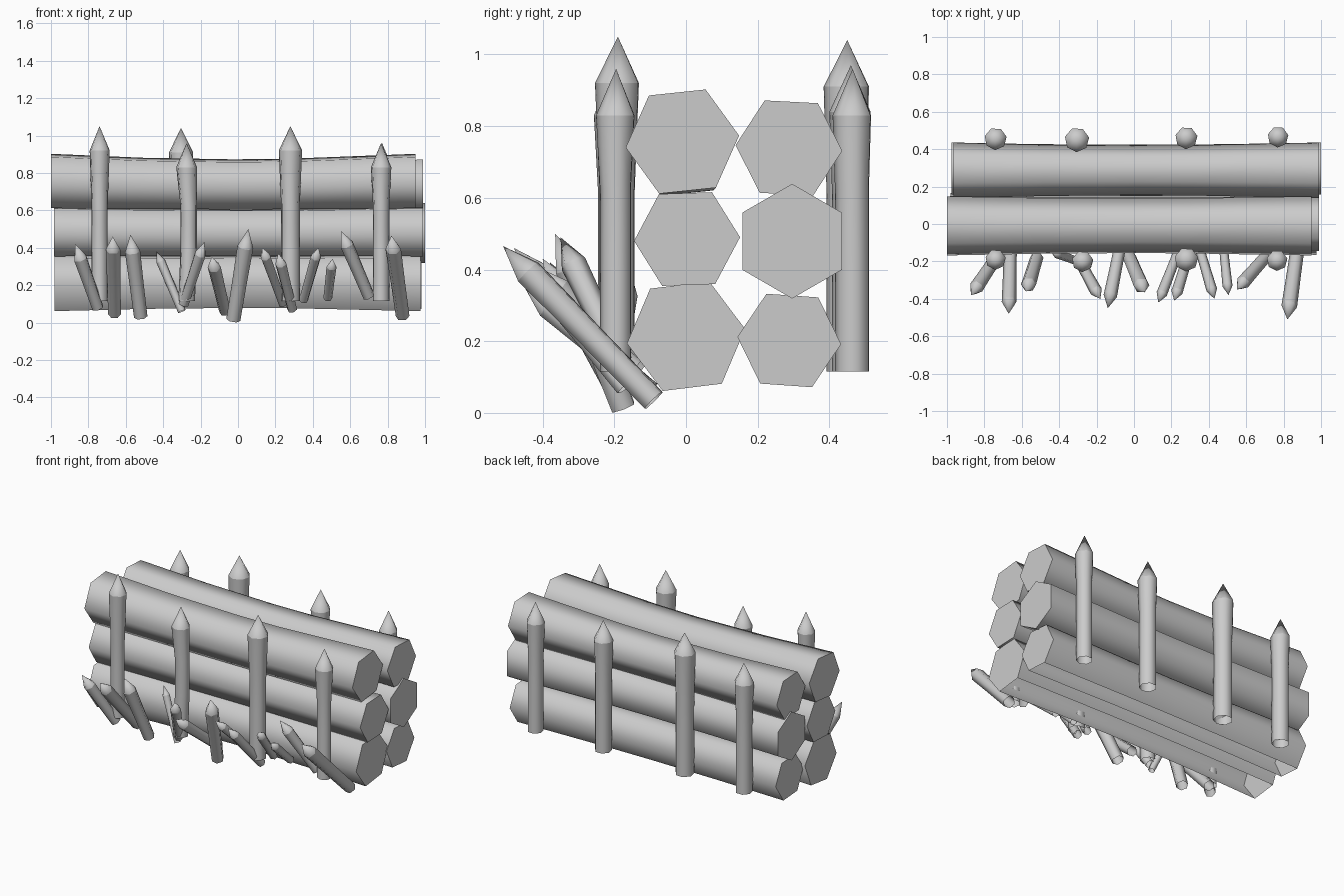
import bpy, bmesh, math
from mathutils import Vector

cube = bpy.data.objects.get("Cube")
if cube:
    bpy.data.objects.remove(cube)

wood = bpy.data.materials.new("plain_grey_wood")
wood.use_nodes = True
GREY = (0.6, 0.6, 0.6, 1)
wood.diffuse_color = GREY
wood.node_tree.nodes["Principled BSDF"].inputs["Base Color"].default_value = GREY


def loft(name, path, radii, sides, turn=0, tip=None, open_below=False):
    """Skin rings along a path: a log with flat ends, or an open-based stake with a tip."""
    path = [Vector(p) for p in path]
    axis = (path[-1] - path[0]).normalized()
    side = axis.cross(Vector((0, 0, 1)))
    if side.length < 0.4:
        side = axis.cross(Vector((0, 1, 0)))
    side.normalize()
    up = side.cross(axis)
    bm = bmesh.new()
    rings = []
    for p, r in zip(path, radii):
        angles = [math.radians(turn) + math.tau * i / sides for i in range(sides)]
        rings.append([bm.verts.new(p + r * (math.cos(a) * side + math.sin(a) * up))
                      for a in angles])
    smooth = []
    for a, b in zip(rings, rings[1:]):
        for i in range(sides):
            j = (i + 1) % sides
            smooth.append(bm.faces.new((a[i], a[j], b[j], b[i])))
    if tip:
        apex = bm.verts.new(tip)
        for i in range(sides):
            smooth.append(bm.faces.new((rings[-1][i], rings[-1][(i + 1) % sides], apex)))
    else:
        bm.faces.new(rings[0])
        bm.faces.new(rings[-1])
    for f in smooth:
        f.smooth = True
    # keep the cut ends and the shoulders of the points crisp
    for ring in (rings[0], rings[-1]):
        for i in range(sides):
            bm.edges.get((ring[i], ring[(i + 1) % sides])).smooth = False
    bmesh.ops.recalc_face_normals(bm, faces=bm.faces)
    # logs lying on the ground have no underside
    if open_below:
        under = [f for f in bm.faces if f.normal.z < -0.9]
        bmesh.ops.delete(bm, geom=under, context="FACES")
    mesh = bpy.data.meshes.new(name)
    bm.to_mesh(mesh)
    bm.free()
    mesh.materials.append(wood)
    obj = bpy.data.objects.new(name, mesh)
    bpy.context.collection.objects.link(obj)


# Stacked logs: name, y, z, radius, turn, left end, right end, sag, waist
for name, y, z, r, turn, x0, x1, sag, waist in [
    ("front_top_log", -0.01, 0.757, 0.159, -6, -1.0, 0.95, 0.018, 0.08),
    ("front_middle_log", 0.003, 0.485, 0.148, -2, -0.985, 0.99, 0.005, 0.06),
    ("front_bottom_log", 0.0, 0.214, 0.166, -7, -0.98, 0.975, -0.005, 0.08),
    ("back_top_log", 0.287, 0.739, 0.149, 3, -0.965, 0.99, 0.012, 0.11),
    ("back_middle_log", 0.296, 0.479, 0.16, 30, -0.975, 1.0, 0.0, 0.08),
    ("back_bottom_log", 0.288, 0.202, 0.145, 4, -0.955, 0.98, 0.0, 0.06),
]:
    path, radii = [], []
    for t in (0, 0.25, 0.5, 0.65, 1):
        bow = math.sin(math.pi * t)
        path.append((x0 + (x1 - x0) * t, y, z - sag * bow))
        radii.append(r * (1 - waist * bow))
    loft(name, path, radii, 6, turn, open_below="bottom" in name)

# Upright stakes: row, x, y, height, radius, sideways bend
for row, x, y, top, r, bend in [
    ("front", -0.74, -0.19, 1.05, 0.055, 0.0),
    ("front", -0.275, -0.2, 0.96, 0.057, 0.012),
    ("front", 0.28, -0.19, 1.05, 0.064, 0.0),
    ("front", 0.765, -0.195, 0.96, 0.056, 0.0),
    ("back", -0.74, 0.455, 0.96, 0.06, 0.0),
    ("back", -0.305, 0.45, 1.04, 0.066, 0.0),
    ("back", 0.28, 0.46, 0.97, 0.06, 0.0),
    ("back", 0.77, 0.465, 0.96, 0.056, 0.0),
]:
    shoulder = top - 0.13
    path = [(x, y, 0.115), (x + bend, y, 0.4), (x + bend, y, 0.62), (x, y, shoulder)]
    body = 0.8 * r if row == "front" else 0.88 * r
    loft(row + "_stake", path, [body, body, body, r], 7, 15, tip=(x, y, top))

# Slanted spikes: base x y z, tip x y z, radius
for bx, by, bz, tx, ty, tz, r in [
    (-0.75, -0.2, 0.08, -0.87, -0.38, 0.42, 0.038),
    (-0.66, -0.1, 0.045, -0.67, -0.48, 0.46, 0.039),
    (-0.52, -0.18, 0.03, -0.575, -0.36, 0.47, 0.041),
    (-0.3, -0.2, 0.06, -0.435, -0.15, 0.38, 0.025),
    (-0.29, -0.2, 0.1, -0.18, -0.4, 0.43, 0.033),
    (-0.07, -0.1, 0.06, -0.14, -0.45, 0.35, 0.036),
    (-0.025, -0.175, 0.015, 0.055, -0.365, 0.5, 0.043),
    (0.24, -0.14, 0.1, 0.13, -0.42, 0.4, 0.029),
    (0.29, -0.17, 0.07, 0.215, -0.41, 0.37, 0.031),
    (0.35, -0.13, 0.12, 0.43, -0.4, 0.4, 0.029),
    (0.48, -0.14, 0.13, 0.505, -0.38, 0.34, 0.027),
    (0.7, -0.18, 0.14, 0.55, -0.35, 0.49, 0.037),
    (0.88, -0.09, 0.035, 0.82, -0.51, 0.465, 0.042),
]:
    base, tip = Vector((bx, by, bz)), Vector((tx, ty, tz))
    shoulder = tip - (tip - base).normalized() * r * 2.4
    middle = (base + shoulder) / 2
    loft("slanted_spike", [base, middle, shoulder], [0.88 * r, 0.92 * r, r], 6, tip=tip)
